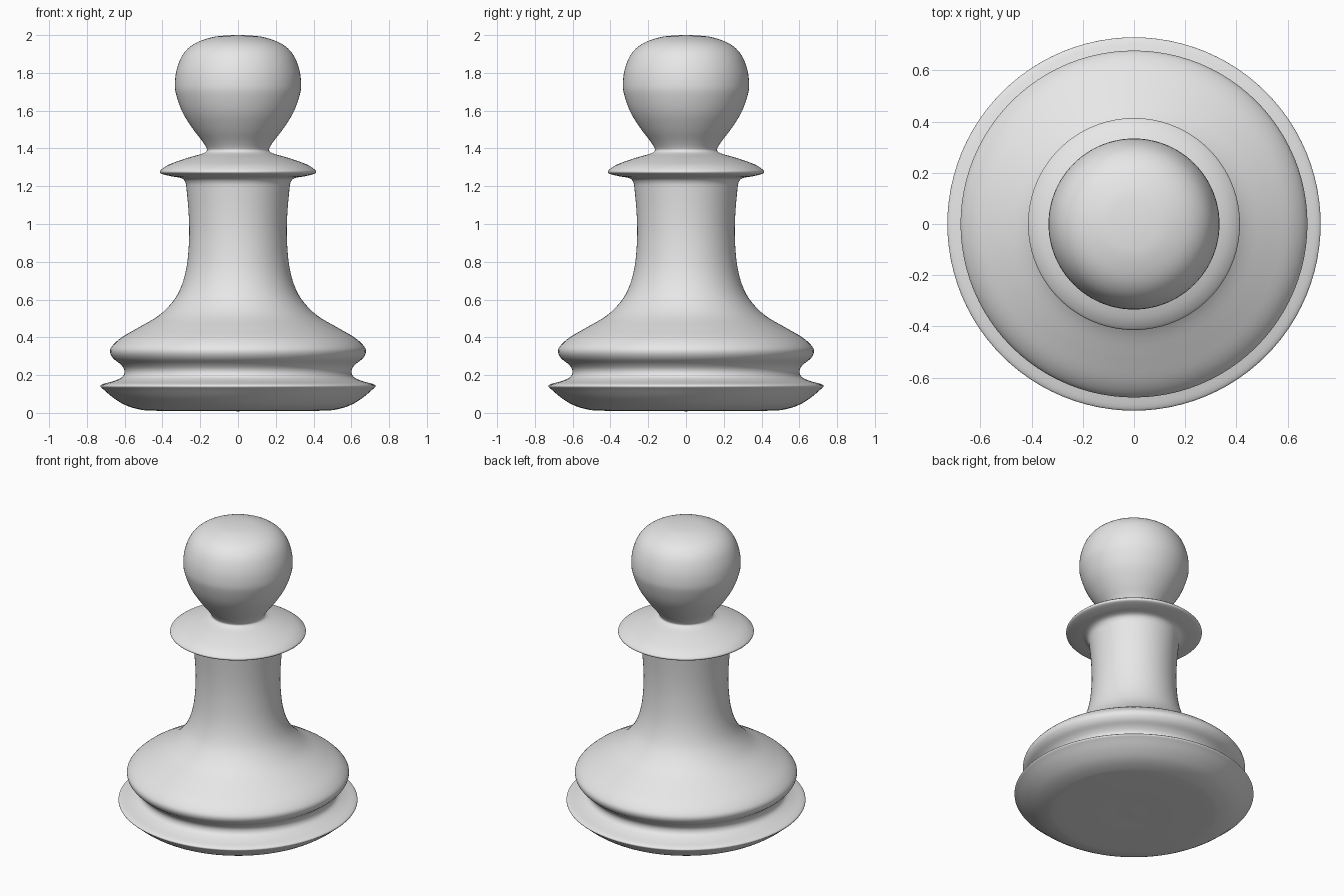
import bpy
import bmesh
import math
from mathutils import Vector

default_cube = bpy.data.objects.get("Cube")
if default_cube:
    bpy.data.objects.remove(default_cube, do_unlink=True)

SEGMENTS = 96
CURVE_STEPS = 4

# Profile sections as (radius, height), running from the underside to the crown
underside = [(0, 0), (.02, .01), (.25, .01), (.46, .012)]
foot = [(.53, .02), (.6, .043), (.66, .08), (.71, .122), (.729, .14), (.715, .153)]
groove = [(.66, .168), (.617, .187), (.602, .21), (.605, .235), (.625, .26)]
shoulder = [(.66, .288), (.677, .32), (.668, .352), (.62, .397), (.53, .45),
            (.42, .515), (.345, .59)]
stem = [(.3, .67), (.271, .78), (.259, .92), (.261, 1.05), (.272, 1.18), (.279, 1.222)]
collar = [(.3, 1.243), (.35, 1.252), (.4, 1.264), (.414, 1.275), (.404, 1.29),
          (.36, 1.317), (.27, 1.349), (.19, 1.372)]
head = [(.166, 1.387), (.167, 1.403), (.19, 1.44), (.24, 1.505), (.293, 1.59),
        (.326, 1.68), (.334, 1.74), (.324, 1.82), (.29, 1.9), (.23, 1.955),
        (.14, 1.988), (.06, 1.998), (0, 2)]


def smooth_profile(points, steps):
    """Catmull-Rom curve through the profile points."""
    pts = [Vector((r, 0, z)) for r, z in points]
    padded = [pts[0]] + pts + [pts[-1]]
    result = []
    for a, b, c, d in zip(padded, padded[1:], padded[2:], padded[3:]):
        for i in range(steps):
            t = i / steps
            p = (b * 2 + (c - a) * t + (a * 2 - b * 5 + c * 4 - d) * t ** 2
                 + (b * 3 - a - c * 3 + d) * t ** 3) / 2
            p.x = max(p.x, 0)
            result.append(p)
    return result + [pts[-1]]


def make_material(name, colour):
    mat = bpy.data.materials.new(name)
    mat.use_nodes = True
    mat.diffuse_color = colour
    shader = next(n for n in mat.node_tree.nodes if n.type == 'BSDF_PRINCIPLED')
    shader.inputs["Base Color"].default_value = colour
    return mat


def lathe(name, points, material):
    """Turn a profile around the z axis into a smooth closed solid."""
    bm = bmesh.new()
    verts = [bm.verts.new(p) for p in smooth_profile(points, CURVE_STEPS)]
    edges = [bm.edges.new(pair) for pair in zip(verts, verts[1:])]
    bmesh.ops.spin(bm, geom=verts + edges, cent=(0, 0, 0), axis=(0, 0, 1),
                   angle=math.tau, steps=SEGMENTS, use_merge=False)
    bmesh.ops.remove_doubles(bm, verts=bm.verts, dist=0.0001)
    bmesh.ops.recalc_face_normals(bm, faces=bm.faces)
    for face in bm.faces:
        face.smooth = True
    mesh = bpy.data.meshes.new(name)
    bm.to_mesh(mesh)
    bm.free()
    mesh.materials.append(material)
    obj = bpy.data.objects.new(name, mesh)
    bpy.context.collection.objects.link(obj)
    return obj


# The whole piece is one continuous turning
grey = make_material("light_grey", (0.8, 0.8, 0.8, 1))
lathe("pawn_body", underside + foot + groove + shoulder + stem + collar + head, grey)
